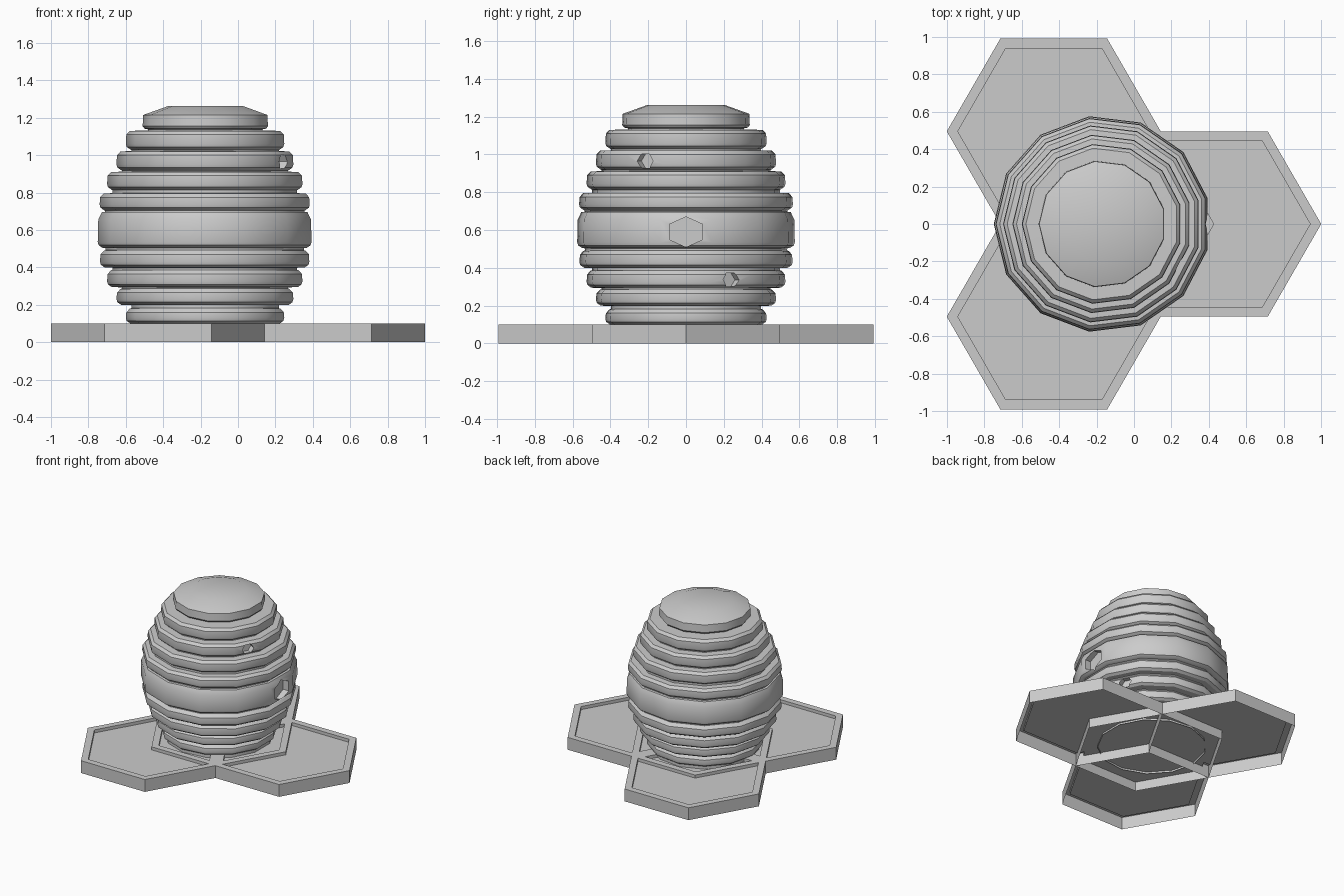
import bpy, bmesh, math
from mathutils import Matrix

if "Cube" in bpy.data.objects:
    bpy.data.objects.remove(bpy.data.objects["Cube"])

R = 0.572                 # base hexagon circumradius
MID = (-0.143, 0.0)       # point where the three outer hexagons meet
HIVE_X, SIDES = -0.17, 13


def make_object(name, bm):
    me = bpy.data.meshes.new(name)
    bm.to_mesh(me)
    bm.free()
    ob = bpy.data.objects.new(name, me)
    bpy.context.collection.objects.link(ob)
    return ob


def lathe(bm, profile, sides, cx, cy, phase=0.0):
    rings = []
    for r, z in profile:
        rings.append([bm.verts.new((cx + r * math.cos(phase + 2 * math.pi * i / sides),
                                    cy + r * math.sin(phase + 2 * math.pi * i / sides), z))
                      for i in range(sides)])
    for a, b in zip(rings, rings[1:]):
        for i in range(sides):
            j = (i + 1) % sides
            bm.faces.new((a[i], a[j], b[j], b[i]))
    return rings


# Base: open-bottomed hexagonal trays, three around one centre tray
def tray(name, cx, cy):
    bm = bmesh.new()
    rings = lathe(bm, [(R, 0), (R, 0.1), (0.513, 0.1), (0.513, 0.075)], 6, cx, cy)
    bm.faces.new(rings[-1])
    return make_object(name, bm)


tray("base_tray_centre", *MID)
for k in range(3):
    a = 2 * math.pi * k / 3
    tray(f"base_tray_{k + 1}", MID[0] + R * math.cos(a), MID[1] + R * math.sin(a))

# Hive: stacked bands (radius, bottom, top) with grooves between
bands = [(0.43, 0.10, 0.18), (0.48, 0.20, 0.285), (0.53, 0.295, 0.385),
         (0.568, 0.40, 0.49), (0.58, 0.505, 0.695), (0.57, 0.705, 0.795),
         (0.53, 0.815, 0.91), (0.48, 0.92, 1.02), (0.43, 1.03, 1.13)]
profile = [(0.40, 0.06), (0.40, 0.10)]
for i, (r, lo, hi) in enumerate(bands):
    drop = 0.04 if hi - lo > 0.15 else 0.02
    profile += [(r - 0.025, lo), (r - 0.005, lo + 0.014), (r, lo + 0.03),
                (r - 0.003, hi - drop), (r - 0.022, hi)]
    nxt = bands[i + 1][0] if i + 1 < len(bands) else 0.34
    zn = bands[i + 1][1] if i + 1 < len(bands) else 1.14
    g = min(r, nxt) - 0.03
    profile += [(g, hi + 0.002), (g, zn - 0.002)]
# Rounded lid
profile += [(0.33, 1.142), (0.34, 1.155), (0.337, 1.215), (0.205, 1.262)]

bm = bmesh.new()
rings = lathe(bm, profile, SIDES, HIVE_X, 0, math.pi)
bm.faces.new(rings[-1])
bm.faces.new(rings[0])
bmesh.ops.recalc_face_normals(bm, faces=bm.faces)
hive = make_object("hive_body", bm)


# Hexagonal entrances, each centred on one facet
def entrance(name, facet, radius, z, half_w, half_h, turn, depth=0.05):
    ang = facet * 2 * math.pi / SIDES
    d = radius * math.cos(math.pi / SIDES)
    bm = bmesh.new()
    rows = []
    for x in (d - depth, d + depth):
        rows.append([bm.verts.new((x, half_w * math.cos(turn + i * math.pi / 3),
                                   half_h * math.sin(turn + i * math.pi / 3)))
                     for i in range(6)])
    for i in range(6):
        j = (i + 1) % 6
        bm.faces.new((rows[0][i], rows[0][j], rows[1][j], rows[1][i]))
    bm.faces.new(rows[0])
    bm.faces.new(rows[1])
    bmesh.ops.recalc_face_normals(bm, faces=bm.faces)
    bm.transform(Matrix.Translation((HIVE_X, 0, z)) @ Matrix.Rotation(ang, 4, 'Z'))
    cutter = make_object(name, bm)
    cutter.hide_render = True
    mod = hive.modifiers.new(name, 'BOOLEAN')
    mod.operation = 'DIFFERENCE'
    mod.solver = 'EXACT'
    mod.object = cutter
    bpy.ops.object.select_all(action='DESELECT')
    bpy.context.view_layer.objects.active = hive
    hive.select_set(True)
    bpy.ops.object.modifier_apply(modifier=mod.name)
    bpy.data.objects.remove(cutter)


entrance("entrance_main", 0, 0.58, 0.59, 0.102, 0.08, math.pi / 6)
entrance("entrance_upper", -1, 0.48, 0.965, 0.048, 0.042, 0)
entrance("entrance_lower", 1, 0.53, 0.337, 0.048, 0.042, 0)

# Open underside of the hive
bm = bmesh.new()
bm.from_mesh(hive.data)
bmesh.ops.delete(bm, geom=[f for f in bm.faces if f.calc_center_median().z < 0.061],
                 context='FACES')
bm.to_mesh(hive.data)
bm.free()
bpy.ops.object.shade_smooth_by_angle(angle=math.radians(30))
